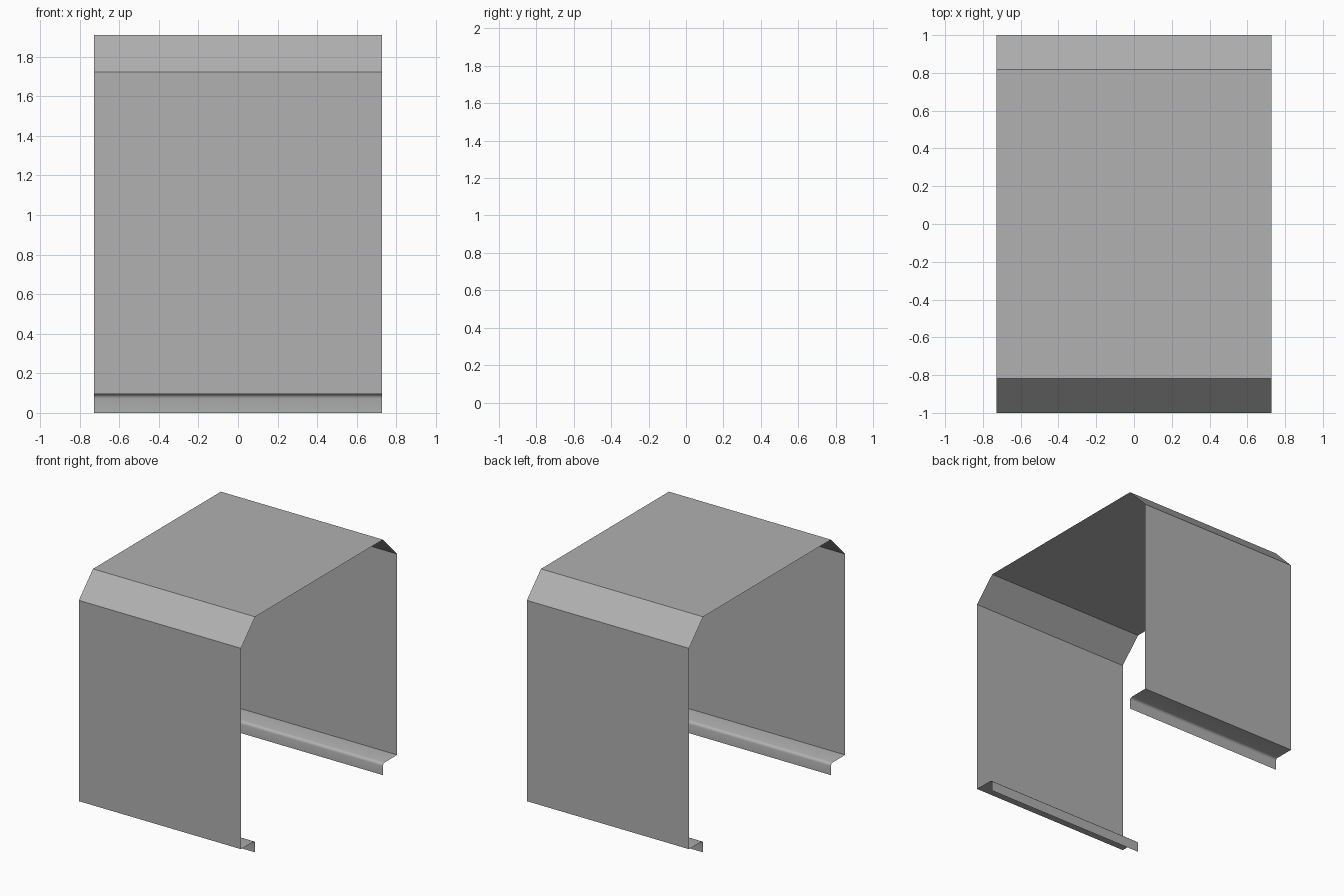
import bpy, bmesh, math

if "Cube" in bpy.data.objects:
    bpy.data.objects.remove(bpy.data.objects["Cube"])

HALF_X = 0.727          # half length of the extrusion
TOP, SHOULDER = 1.909, 1.723
SHELF, LIP_Y = 0.095, 0.819
R = 0.022               # radius of the rolled lip bend
STEPS = 3

# Half profile (y, z): lip, rolled bend, shelf, wall, sloped shoulder, roof edge
half = [(-LIP_Y, 0.0)]
for i in range(STEPS + 1):
    a = math.radians(90) * i / STEPS
    half.append((-LIP_Y - R + R * math.cos(a), SHELF - R + R * math.sin(a)))
half += [(-1.0, SHELF), (-1.0, SHOULDER), (-LIP_Y, TOP)]

# Mirror across y to complete the bent sheet
profile = half + [(-y, z) for y, z in reversed(half)]

# Extrude the open profile along x as a single thin sheet
bm = bmesh.new()
rows = [[bm.verts.new((x, y, z)) for x in (-HALF_X, HALF_X)] for y, z in profile]
for a, b in zip(rows, rows[1:]):
    bm.faces.new((a[0], a[1], b[1], b[0]))
mesh = bpy.data.meshes.new("folded_sheet_cover")
bm.to_mesh(mesh)
bm.free()
cover = bpy.data.objects.new("folded_sheet_cover", mesh)
bpy.context.collection.objects.link(cover)

# Darker grey sheet metal
metal = bpy.data.materials.new("dark_grey_metal")
metal.diffuse_color = (0.44, 0.44, 0.44, 1.0)
metal.use_nodes = True
metal.node_tree.nodes["Principled BSDF"].inputs["Base Color"].default_value = metal.diffuse_color
mesh.materials.append(metal)

# Smooth only the rolled bends
bpy.context.view_layer.objects.active = cover
cover.select_set(True)
bpy.ops.object.shade_smooth_by_angle(angle=math.radians(35))
